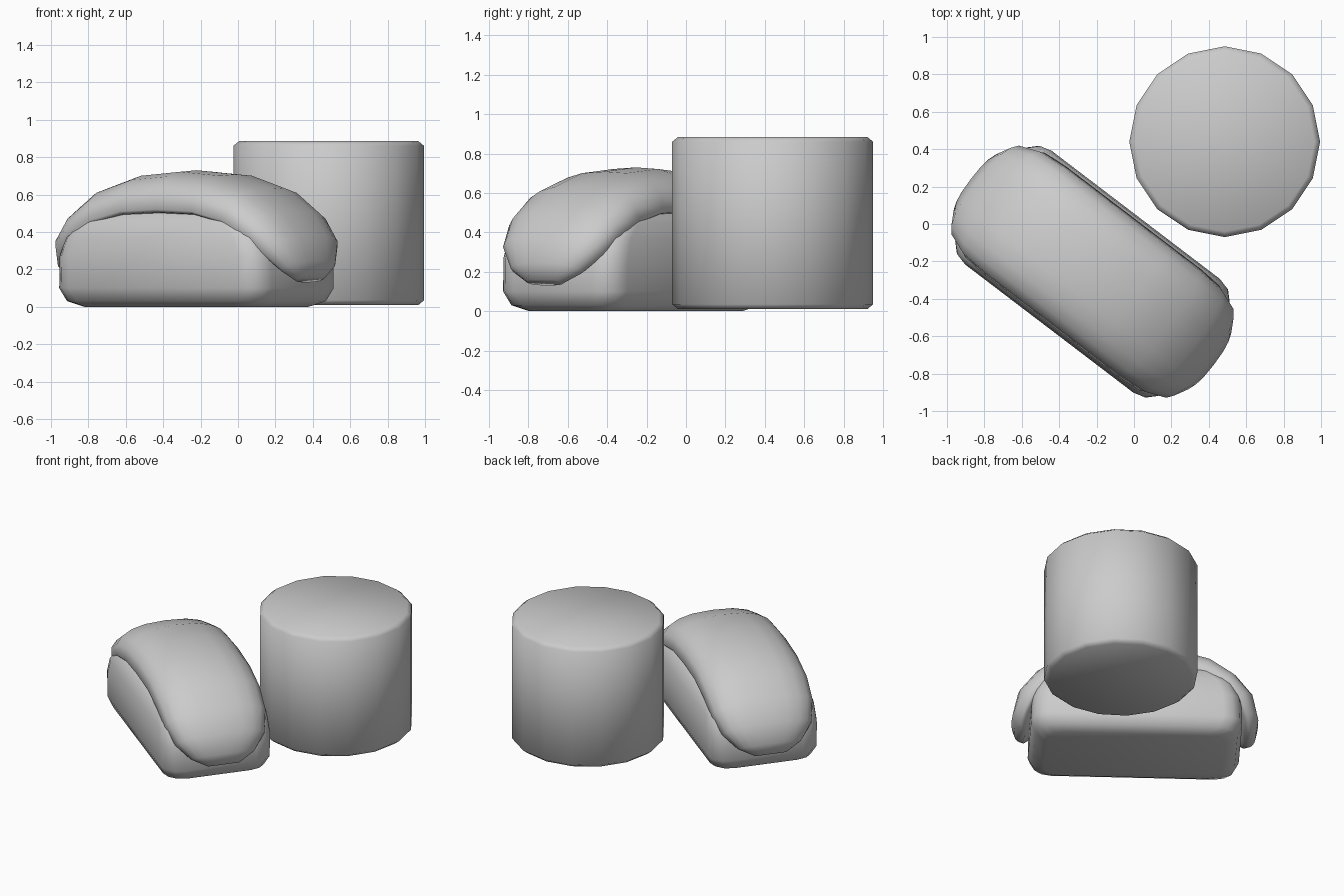
import bpy, bmesh, math
from mathutils import Vector

if "Cube" in bpy.data.objects:
    bpy.data.objects.remove(bpy.data.objects["Cube"])

CENTRE, TURN = (-0.222, -0.255, 0), math.radians(-37.3)


def loft(name, rings):
    """Bridge closed rings of points and cap both ends."""
    bm = bmesh.new()
    loops = [[bm.verts.new(p) for p in r] for r in rings]
    n = len(loops[0])
    for a, b in zip(loops, loops[1:]):
        for i in range(n):
            j = (i + 1) % n
            bm.faces.new((a[i], a[j], b[j], b[i]))
    bm.faces.new(loops[0])
    bm.faces.new(loops[-1])
    bmesh.ops.recalc_face_normals(bm, faces=bm.faces)
    me = bpy.data.meshes.new(name)
    bm.to_mesh(me)
    bm.free()
    me.shade_smooth()
    ob = bpy.data.objects.new(name, me)
    bpy.context.collection.objects.link(ob)
    return ob


def rounded_rect(z, hx, hy, r, seg=3):
    pts = []
    for k, (sx, sy) in enumerate(((1, 1), (-1, 1), (-1, -1), (1, -1))):
        for i in range(seg + 1):
            a = math.pi / 2 * (k + i / seg)
            pts.append((sx * (hx - r) + r * math.cos(a), sy * (hy - r) + r * math.sin(a), z))
    return pts


# rice block: stacked rounded rectangles (z, half length, half width)
levels = [(0, .60, .29), (.03, .67, .35), (.10, .70, .38), (.27, .695, .382),
          (.37, .66, .375), (.45, .58, .36), (.51, .46, .32), (.54, .33, .24)]
rice = loft("rice_block", [rounded_rect(z, a, b, .13) for z, a, b in levels])

# draped topping: half arch (along, z, half width, dome height), mirrored
half = [(0, .52, .362, .21), (.24, .51, .362, .20), (.44, .462, .362, .185),
        (.58, .385, .352, .16), (.68, .29, .31, .14), (.74, .20, .22, .09), (.765, .145, .11, .04)]
path = [(-u, z, w, h) for u, z, w, h in half[:0:-1]] + half


def slab_section(i):
    u, z, w, h = path[i]
    a, b = path[max(i - 1, 0)], path[min(i + 1, len(path) - 1)]
    t = Vector((b[0] - a[0], b[1] - a[1])).normalized()
    nx, nz = -t.y, t.x
    pts = []
    for k in range(20):
        c, s = math.cos(k * math.pi / 10), math.sin(k * math.pi / 10)
        v = w * math.copysign(abs(c) ** .8, c)
        d = h * abs(s) ** .8 if s >= 0 else -.035 * abs(s) ** .8
        pts.append((u + nx * d, v, z + nz * d))
    return pts


topping = loft("draped_topping", [slab_section(i) for i in range(len(path))])

for ob in (rice, topping):
    ob.location = CENTRE
    ob.rotation_euler.z = TURN


# upright roll: sixteen-sided drum with chamfered rims
def circle(z, r):
    return [(r * math.cos(i * math.pi / 8), r * math.sin(i * math.pi / 8), z) for i in range(16)]


roll = loft("upright_roll", [circle(z, r) for z, r in
                             ((.01, .48), (.035, .51), (.86, .51), (.885, .48))])
roll.location = (.485, .44, 0)
